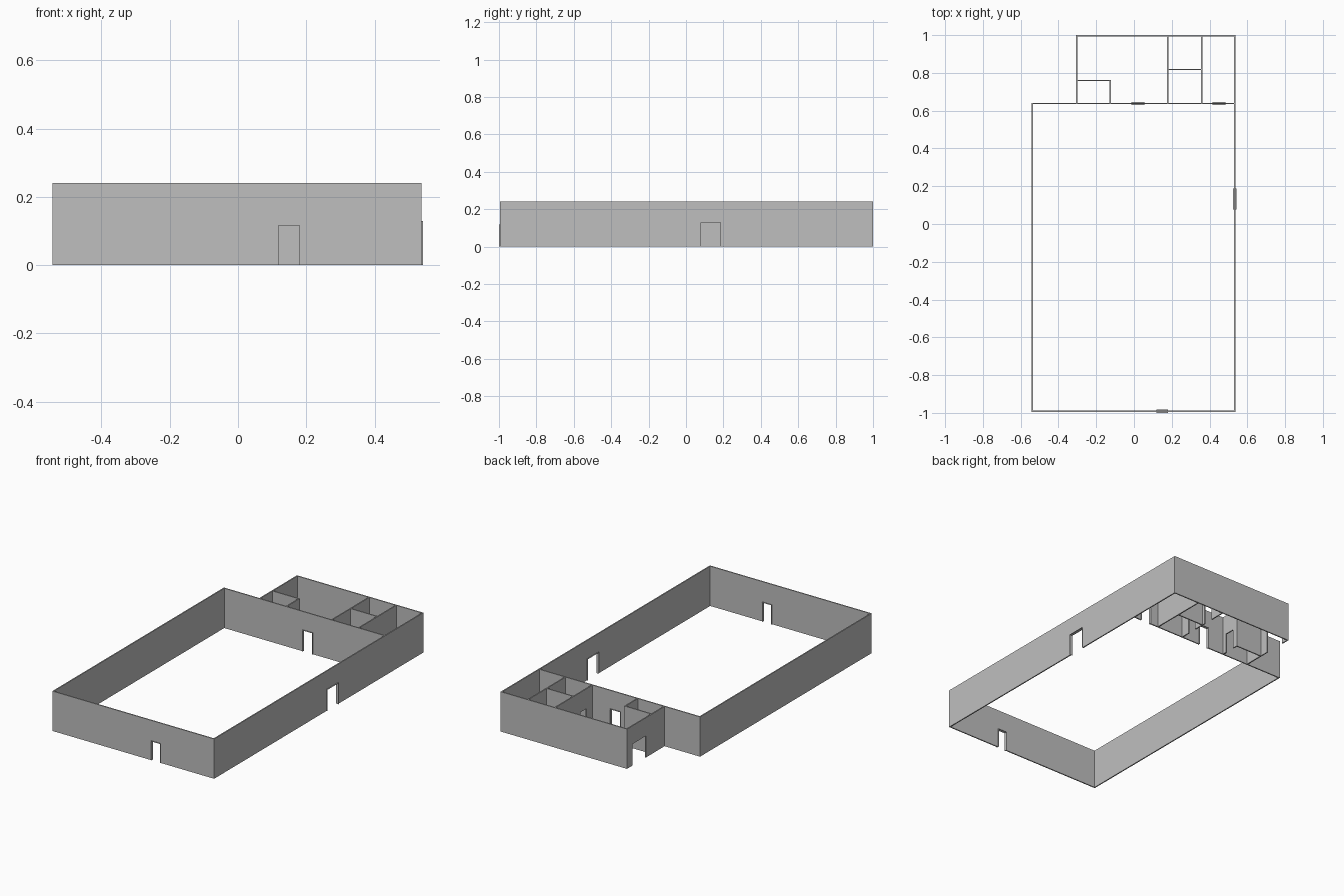
import bpy
import bmesh
from mathutils import Vector

cube = bpy.data.objects.get("Cube")
if cube:
    bpy.data.objects.remove(cube, do_unlink=True)

HEIGHT = 0.24
THICK = 0.007
FRAME_DEPTH = 0.018
LINING = 0.002

# Shared plaster colour
grey = bpy.data.materials.new("wall_grey")
grey.use_nodes = True
colour = (0.52, 0.52, 0.52, 1.0)
grey.diffuse_color = colour
grey.node_tree.nodes["Principled BSDF"].inputs["Base Color"].default_value = colour


def extrude_profile(name, axis, offset, profile, depth):
    """Extrude an upright outline running along x or y, centred on offset."""
    bm = bmesh.new()
    verts = []
    for run, z in profile:
        side = offset - depth / 2
        verts.append(bm.verts.new((run, side, z) if axis == "x" else (side, run, z)))
    face = bm.faces.new(verts)
    out = bmesh.ops.extrude_face_region(bm, geom=[face])
    push = Vector((0, depth, 0)) if axis == "x" else Vector((depth, 0, 0))
    moved = [g for g in out["geom"] if isinstance(g, bmesh.types.BMVert)]
    bmesh.ops.translate(bm, verts=moved, vec=push)
    bmesh.ops.recalc_face_normals(bm, faces=bm.faces)
    mesh = bpy.data.meshes.new(name)
    bm.to_mesh(mesh)
    bm.free()
    mesh.materials.append(grey)
    obj = bpy.data.objects.new(name, mesh)
    bpy.context.collection.objects.link(obj)


def wall(name, axis, offset, start, end, doors=(), framed=False):
    """Wall with floor-level doorways given as (from, to, height)."""
    profile = [(start, 0)]
    for a, b, h in doors:
        profile += [(a, 0), (a, h), (b, h), (b, 0)]
    profile += [(end, 0), (end, HEIGHT), (start, HEIGHT)]
    extrude_profile(name, axis, offset, profile, THICK)
    if framed:
        for i, (a, b, h) in enumerate(doors):
            c, d, top = a + LINING, b - LINING, h - LINING
            lining = [(a, 0), (a, h), (b, h), (b, 0),
                      (d, 0), (d, top), (c, top), (c, 0)]
            extrude_profile(f"{name}_door_frame_{i + 1}", axis, offset, lining, FRAME_DEPTH)


# Wall centre lines
half = THICK / 2
west, east = -0.5395, 0.5335
front, divide, back = -0.991, 0.638, 0.9965
annex_west = -0.303

# Main hall
wall("front_wall", "x", front, west - half, east + half, [(0.118, 0.18, 0.118)], True)
wall("left_wall", "y", east, front + half, back - half, [(0.078, 0.187, 0.13)], True)
wall("right_wall", "y", west, front + half, divide - half)
wall("dividing_wall", "x", divide, west - half, east - half,
     [(-0.013, 0.055, 0.13), (0.415, 0.485, 0.13)], True)

# Rear annex
wall("back_wall", "x", back, annex_west - half, east + half)
wall("annex_side_wall", "y", annex_west, divide + half, back - half, [(0.82, 0.95, 0.13)])

# Partitions between the small rooms
wall("room_partition", "y", 0.178, divide + half, back - half,
     [(0.70, 0.757, 0.12), (0.84, 0.90, 0.12)])
wall("store_partition", "y", 0.358, divide + half, back - half)
wall("washroom_partition", "x", 0.818, 0.178 + half, 0.358 - half)
wall("closet_back_wall", "x", 0.76, annex_west + half, -0.125 + half)
wall("closet_side_wall", "y", -0.125, divide + half, 0.76 - half, [(0.67, 0.73, 0.12)])
